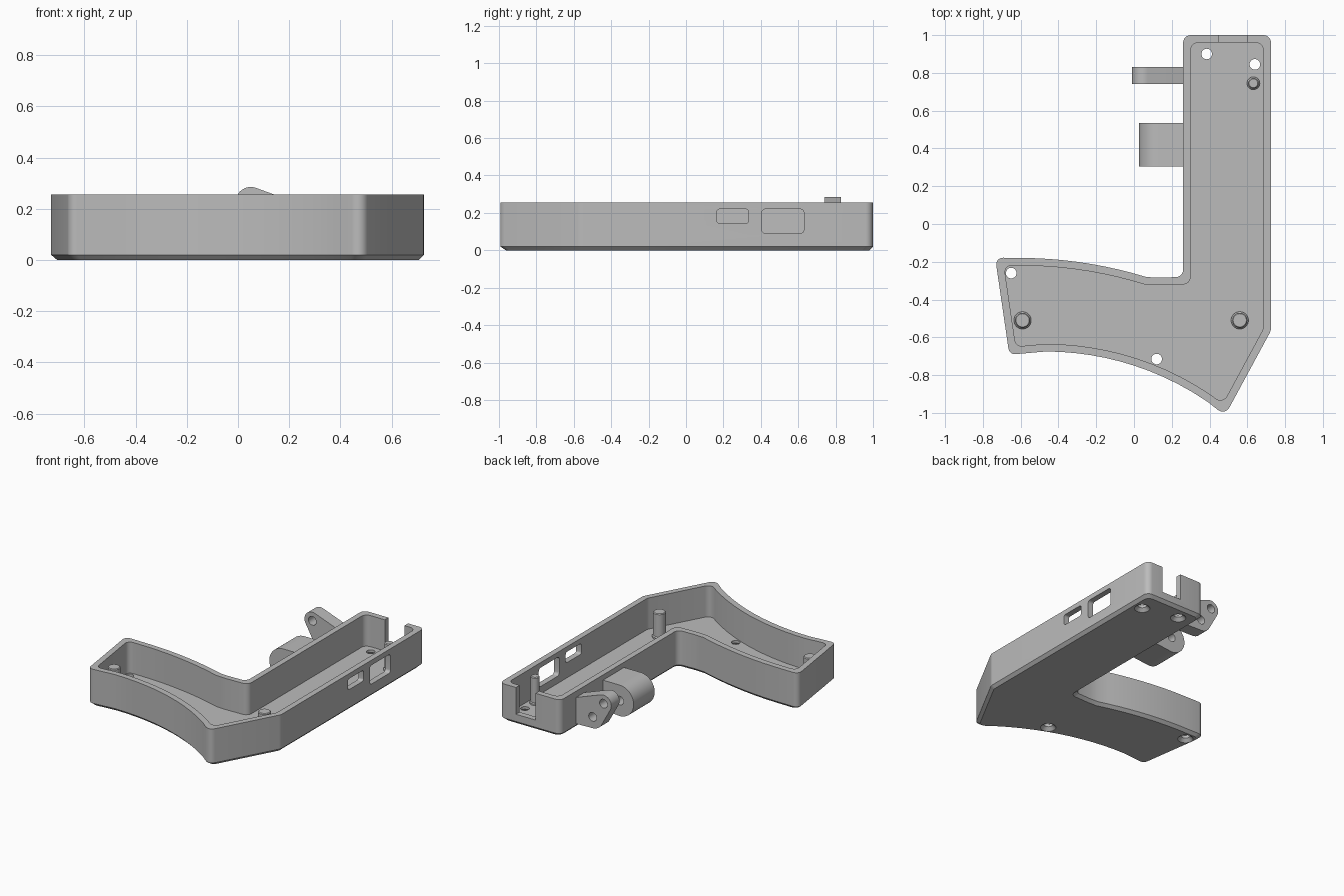
import bpy, bmesh, math
from mathutils import Vector

if "Cube" in bpy.data.objects:
    bpy.data.objects.remove(bpy.data.objects["Cube"])

GREY = (0.5, 0.5, 0.5, 1)
plastic = bpy.data.materials.new("grey_plastic")
plastic.use_nodes = True
plastic.diffuse_color = GREY
plastic.node_tree.nodes["Principled BSDF"].inputs["Base Color"].default_value = GREY

HEIGHT, WALL, FLOOR, CHAMFER = 0.255, 0.04, 0.04, 0.02


def offset(corners, d):
    """Move every edge of a clockwise outline inward by d."""
    out = []
    for i, (x, y, r) in enumerate(corners):
        p = Vector((x, y))
        a = (p - Vector(corners[i - 1][:2])).normalized()
        b = (Vector(corners[(i + 1) % len(corners)][:2]) - p).normalized()
        na, nb = Vector((a.y, -a.x)), Vector((b.y, -b.x))
        q = p + (na + nb) * d / (1 + na.dot(nb))
        out.append((q.x, q.y, r))
    return out


def fillet(corners, steps=6):
    """Round each (x, y, radius) corner."""
    out = []
    for i, (x, y, r) in enumerate(corners):
        p = Vector((x, y))
        if r == 0:
            out.append(p)
            continue
        a = (Vector(corners[i - 1][:2]) - p).normalized()
        b = (Vector(corners[(i + 1) % len(corners)][:2]) - p).normalized()
        half = a.angle(b) / 2
        centre = p + (a + b).normalized() * r / math.sin(half)
        start = p + a * r / math.tan(half) - centre
        end = p + b * r / math.tan(half) - centre
        turn = math.atan2(start.x * end.y - start.y * end.x, start.dot(end))
        for k in range(steps + 1):
            t = turn * k / steps
            c, s = math.cos(t), math.sin(t)
            out.append(centre + Vector((start.x * c - start.y * s,
                                        start.x * s + start.y * c)))
    return out


def loft(name, rings):
    """Bridge rings of 3D points and cap both ends."""
    bm = bmesh.new()
    loops = [[bm.verts.new(p) for p in ring] for ring in rings]
    n = len(loops[0])
    for lo, hi in zip(loops, loops[1:]):
        for i in range(n):
            j = (i + 1) % n
            bm.faces.new((lo[i], lo[j], hi[j], hi[i]))
    bm.faces.new(loops[0])
    bm.faces.new(loops[-1])
    bmesh.ops.recalc_face_normals(bm, faces=bm.faces)
    mesh = bpy.data.meshes.new(name)
    bm.to_mesh(mesh)
    bm.free()
    mesh.materials.append(plastic)
    ob = bpy.data.objects.new(name, mesh)
    bpy.context.collection.objects.link(ob)
    return ob


def turned(name, x, y, profile, sides=32):
    """Vertical round part from (radius, z) pairs."""
    angles = [math.tau * i / sides for i in range(sides)]
    return loft(name, [[(x + r * math.cos(t), y + r * math.sin(t), z) for t in angles]
                       for r, z in profile])


def along_y(name, pts, y0, y1):
    return loft(name, [[(p[0], y, p[1]) for p in pts] for y in (y0, y1)])


def along_x(name, pts, x0, x1):
    return loft(name, [[(x, p[0], p[1]) for p in pts] for x in (x0, x1)])


def rect(a0, a1, b0, b1, r=0):
    return fillet([(a0, b0, r), (a0, b1, r), (a1, b1, r), (a1, b0, r)])


def circle(x, z, r, n=32):
    return [Vector((x + r * math.cos(math.tau * i / n), z + r * math.sin(math.tau * i / n)))
            for i in range(n)]


def hull(points):
    """Convex hull of 2D points."""
    pts = sorted({(round(p[0], 5), round(p[1], 5)) for p in points})

    def chain(seq):
        c = []
        for p in seq:
            while len(c) > 1 and ((c[-1][0] - c[-2][0]) * (p[1] - c[-2][1])
                                  - (c[-1][1] - c[-2][1]) * (p[0] - c[-2][0])) <= 0:
                c.pop()
            c.append(p)
        return c[:-1]
    return chain(pts) + chain(pts[::-1])


def cut(ob, cutters):
    for c in cutters:
        m = ob.modifiers.new("cut", "BOOLEAN")
        m.operation, m.solver, m.object = "DIFFERENCE", "EXACT", c
        bpy.context.view_layer.objects.active = ob
        bpy.ops.object.modifier_apply(modifier=m.name)
    for c in cutters:
        bpy.data.objects.remove(c)


# Outline of the angled housing, clockwise from the top of the long arm
corners = [(0.26, 1, 0.04), (0.725, 1, 0.04), (0.725, -0.565, 0.06), (0.482, -1.014, 0.04)]
for i in range(12):
    x = 0.39 - i * 0.078
    corners.append((x, -2.195 + math.sqrt(1.52 ** 2 - (x + 0.47) ** 2), 0))
corners += [(-0.66, -0.692, 0.035), (-0.735, -0.178, 0.035)]
for i in range(10):
    x = -0.6 + i * 0.074
    corners.append((x, -0.18 - (x + 0.6) ** 2 / 4.4, 0))
corners += [(0.13, -0.284, 0), (0.26, -0.28, 0.04)]


def ring(d, z):
    return [(p.x, p.y, z) for p in fillet(offset(corners, d))]


# Open tray with chamfered underside
housing = loft("housing", [ring(CHAMFER, 0), ring(0, CHAMFER), ring(0, HEIGHT),
                           ring(WALL, HEIGHT), ring(WALL, FLOOR)])

# Port windows, end notch and countersunk screw holes
cutters = [along_x("small_port", rect(0.165, 0.335, 0.145, 0.22, 0.015), 0.66, 0.8),
           along_x("large_port", rect(0.405, 0.63, 0.09, 0.22, 0.02), 0.66, 0.8),
           along_y("end_notch", rect(0.45, 0.6, 0.07, 0.4), 0.94, 1.1)]
for x, y in ((0.385, 0.9), (0.64, 0.845), (-0.65, -0.26), (0.12, -0.715)):
    cutters.append(turned("screw_hole", x, y,
                          [(0.055, -0.005), (0.05, 0), (0.028, 0.022), (0.028, 0.08)]))
cut(housing, cutters)

# Posts standing on the floor
parts = [housing]
for name, x, y, r, top in (("left_post", 0.56, -0.51, 0.04, 0.215),
                           ("right_post", -0.59, -0.51, 0.04, 0.215),
                           ("thin_pin", 0.632, 0.745, 0.028, 0.23)):
    parts.append(turned(name, x, y, [(r + 0.006, 0.035), (r + 0.006, 0.05), (r, 0.056),
                                     (r, top - 0.005), (r - 0.005, top)]))

# Side lugs with pivot holes
PIVOT = (0.133, 0.112)
TIP = (0.05, 0.225)
narrow = along_y("narrow_lug", hull(circle(*TIP, 0.06) + circle(*PIVOT, 0.078)
                                    + [(0.28, 0.03), (0.28, 0.205)]), 0.74, 0.83)
cut(narrow, [along_y("hole", circle(*c, 0.03), 0.7, 0.9) for c in (PIVOT, TIP)])
wide = along_y("wide_lug", hull(circle(*PIVOT, 0.107, 48)
                                + [(0.28, 0.02), (0.28, 0.219)]), 0.305, 0.535)
cut(wide, [along_y("hole", circle(*PIVOT, 0.03), 0.2, 0.6)])
parts += [narrow, wide]

# Smooth the rounded walls, keep edges sharp
bpy.ops.object.select_all(action="DESELECT")
for ob in parts:
    ob.select_set(True)
bpy.context.view_layer.objects.active = housing
bpy.ops.object.shade_smooth_by_angle(angle=math.radians(30))
